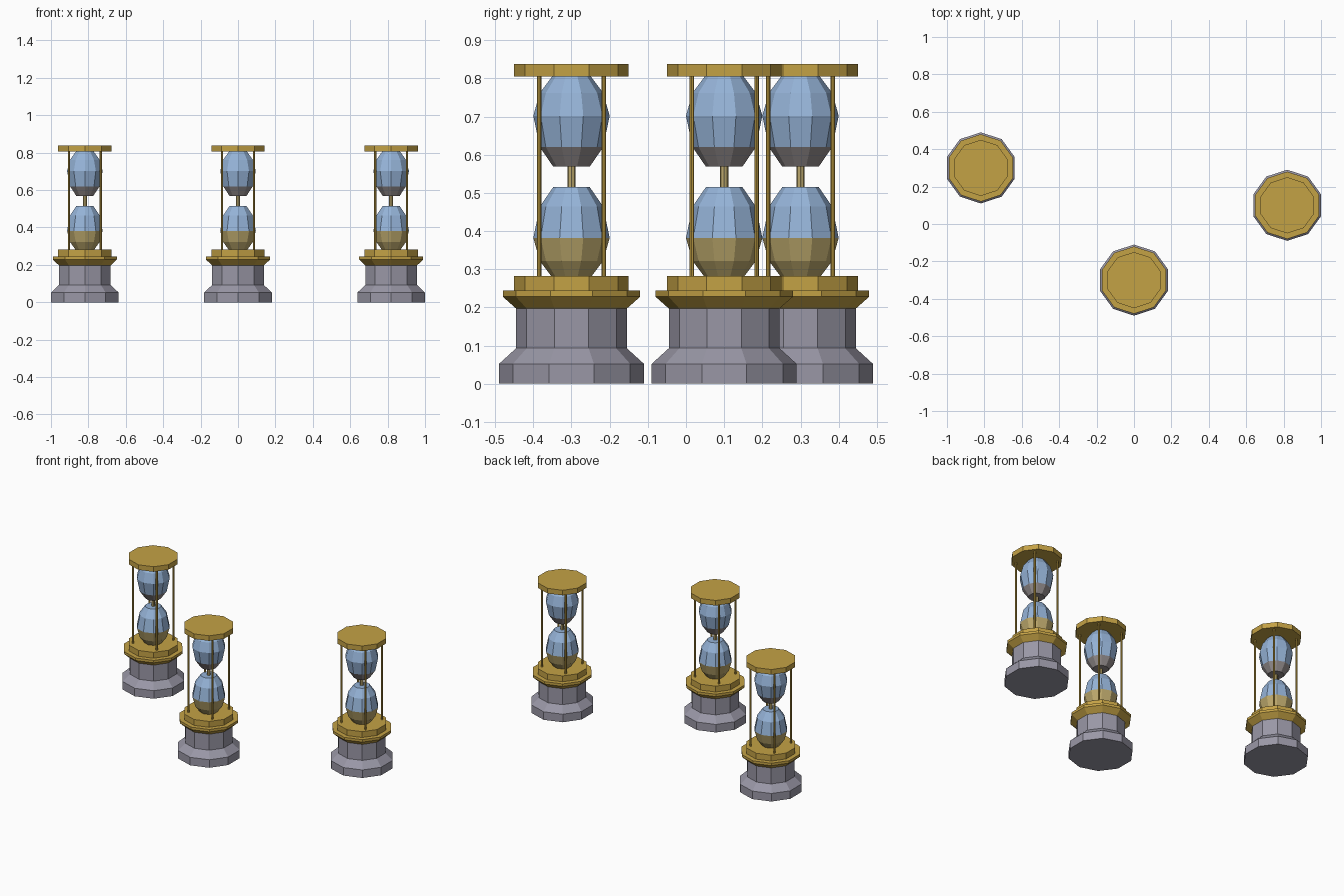
import bpy, bmesh, math

if "Cube" in bpy.data.objects:
    bpy.data.objects.remove(bpy.data.objects["Cube"])


def material(name, color):
    m = bpy.data.materials.new(name)
    m.use_nodes = True
    m.diffuse_color = (*color, 1)
    m.node_tree.nodes["Principled BSDF"].inputs["Base Color"].default_value = (*color, 1)
    return m


stone = material("grey stone", (0.32, 0.31, 0.38))
gold = material("gold", (0.55, 0.36, 0.06))
glass = material("blue glass", (0.30, 0.45, 0.68))
sand = material("sand", (0.50, 0.39, 0.15))
dusty = material("dusty glass", (0.30, 0.27, 0.27))


def lathe(name, profile, mats, location, sides=10, bands=None):
    """Turn a (radius, height) profile; bands gives a material slot per ring."""
    bm = bmesh.new()
    rings = []
    for r, z in profile:
        angles = [math.pi / 2 + math.tau * i / sides for i in range(sides)]
        rings.append([bm.verts.new((r * math.cos(a), r * math.sin(a), z)) for a in angles])
    for k, (low, high) in enumerate(zip(rings, rings[1:])):
        for i in range(sides):
            j = (i + 1) % sides
            face = bm.faces.new((low[i], low[j], high[j], high[i]))
            face.material_index = bands[k] if bands else 0
    bottom = bm.faces.new(rings[0][::-1])
    top = bm.faces.new(rings[-1])
    if bands:
        bottom.material_index, top.material_index = bands[0], bands[-1]
    mesh = bpy.data.meshes.new(name)
    bm.to_mesh(mesh)
    bm.free()
    for m in mats:
        mesh.materials.append(m)
    obj = bpy.data.objects.new(name, mesh)
    obj.location = location
    bpy.context.collection.objects.link(obj)
    return obj


# Bulb outline from its narrow neck end to its flat end
bulb = [(0.048, 0.027), (0.083, 0.078), (0.1, 0.16), (0.083, 0.22), (0.05, 0.264)]
middle = 0.542
upper = [(r, middle + d) for r, d in bulb]
lower = [(r, middle - d) for r, d in reversed(bulb)]

places = {"left": (0.819, 0.10, 0), "middle": (0, -0.30, 0), "right": (-0.819, 0.30, 0)}
for side, loc in places.items():
    # Stone pedestal
    lathe(side + "_pedestal", [(0.19, 0), (0.19, 0.052), (0.145, 0.093), (0.145, 0.197)],
          [stone], loc)
    # Gold frame: flared collar, lower plate, top plate
    lathe(side + "_collar", [(0.145, 0.197), (0.18, 0.228), (0.18, 0.244)], [gold], loc)
    lathe(side + "_lower_plate", [(0.15, 0.244), (0.15, 0.282)], [gold], loc)
    lathe(side + "_top_plate", [(0.15, 0.805), (0.15, 0.838)], [gold], loc)
    # Glass bulbs and the stream between them
    lathe(side + "_upper_bulb", upper, [glass, dusty], loc, bands=[1, 0, 0, 0])
    lathe(side + "_lower_bulb", lower, [glass, sand], loc, bands=[1, 1, 0, 0])
    lathe(side + "_neck", [(0.011, 0.51), (0.011, 0.575)], [sand], loc, sides=8)
    # Four corner rods
    for sx in (-1, 1):
        for sy in (-1, 1):
            spot = (loc[0] + sx * 0.085, loc[1] + sy * 0.085, 0)
            lathe(side + "_rod", [(0.006, 0.28), (0.006, 0.807)], [gold], spot, sides=8)
